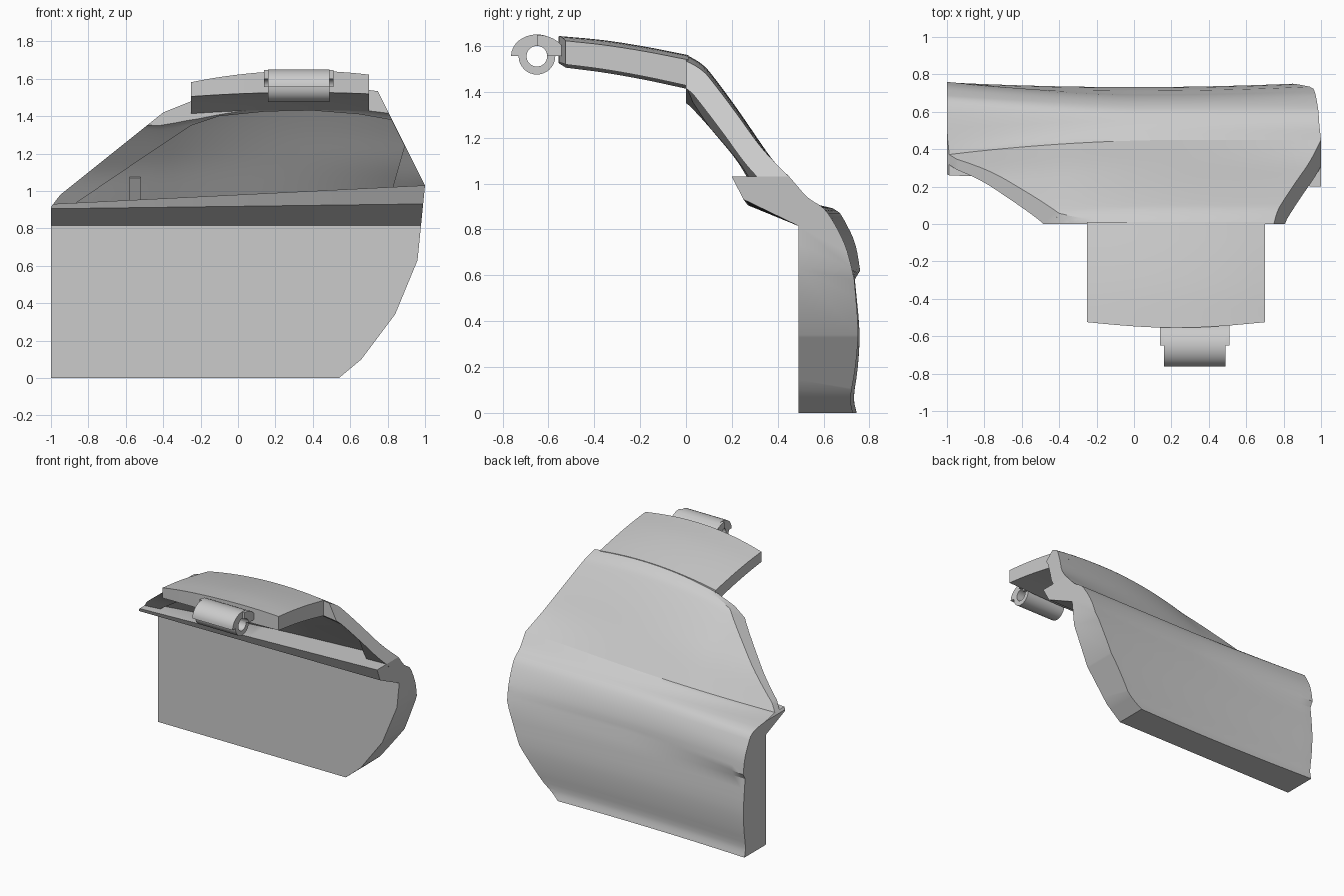
import bpy, bmesh
from math import sin, cos, pi, radians
from mathutils import Vector

cube = bpy.data.objects.get("Cube")
if cube:
    bpy.data.objects.remove(cube)

grey = bpy.data.materials.new("light grey")
grey.use_nodes = True
grey.diffuse_color = (0.6, 0.6, 0.6, 1)
grey.node_tree.nodes["Principled BSDF"].inputs["Base Color"].default_value = (0.6, 0.6, 0.6, 1)


def loft(name, sections):
    """Closed solid through matching cross-sections."""
    bm = bmesh.new()
    rings = [[bm.verts.new(p) for p in s] for s in sections]
    n = len(rings[0])
    for a, b in zip(rings, rings[1:]):
        for i in range(n):
            j = (i + 1) % n
            bm.faces.new((a[i], a[j], b[j], b[i]))
    bm.faces.new(rings[0][::-1])
    bm.faces.new(rings[-1])
    bmesh.ops.recalc_face_normals(bm, faces=bm.faces)
    mesh = bpy.data.meshes.new(name)
    bm.to_mesh(mesh)
    bm.free()
    mesh.materials.append(grey)
    obj = bpy.data.objects.new(name, mesh)
    bpy.context.collection.objects.link(obj)
    return obj


def prism(name, outline, y0, y1):
    return loft(name, [[(x, y, z) for x, z in outline] for y in (y0, y1)])


def cut(obj, cutter, operation):
    mod = obj.modifiers.new("cut", "BOOLEAN")
    mod.operation, mod.solver, mod.object = operation, "EXACT", cutter
    graph = bpy.context.evaluated_depsgraph_get()
    mesh = bpy.data.meshes.new_from_object(obj.evaluated_get(graph))
    obj.modifiers.clear()
    obj.data = mesh


def smooth(obj, angle=30):
    bpy.ops.object.select_all(action="DESELECT")
    obj.select_set(True)
    bpy.context.view_layer.objects.active = obj
    bpy.ops.object.shade_smooth_by_angle(angle=radians(angle))


def spline(points, steps=4):
    """Catmull-Rom curve through the points."""
    p = [Vector(q) for q in points]
    p = [2 * p[0] - p[1]] + p + [2 * p[-1] - p[-2]]
    out = []
    for a, b, c, d in zip(p, p[1:], p[2:], p[3:]):
        for k in range(steps):
            t = k / steps
            out.append(0.5 * (2 * b + (c - a) * t + (2 * a - 5 * b + 4 * c - d) * t * t
                              + (3 * b - a - 3 * c + d) * t ** 3))
    return out + [p[-2]]


def belt(x):
    return 0.98 + 0.05 * x


def tuck(x):
    return 0.08 * (max(0, 0.3 - x) / 1.3) ** 2


def crown(x):
    return 0.17 * (x - 0.35) ** 2


def lower_section(x):
    w = max(0, -x) ** 1.3
    h = 0.025 * max(0, 1 - x * x)
    outer = spline([(0.745 - h, 0), (0.733 - h, 0.07), (0.75 - h, 0.2), (0.757 - h, 0.36),
                    (0.737 - h, 0.58)], 3)
    outer += spline([(0.72 + 0.04 * w - h, 0.65 - 0.03 * w), (0.695 + 0.045 * w - h / 2, 0.73),
                     (0.65 + 0.05 * w, 0.82), (0.6 + 0.04 * w, 0.892),
                     (0.53 - tuck(x), 0.93 + 0.01 * x), (0.45 - tuck(x), belt(x))], 3)
    inner = [(0.23 - 0.03 * x, belt(x)), (0.26 - 0.01 * x, 0.918 + 0.013 * x), (0.49, 0.815), (0.49, 0)]
    return [(x, y, z) for y, z in [tuple(q) for q in outer] + inner]


def upper_section(x, dy, dz):
    pts = [(0.45, belt(x)), (0.33, 1.17), (0.22, 1.33), (0.12, 1.465),
           (0.07, 1.52), (0, 1.56), (-0.08, 1.58)]
    skin = []
    for y, z in pts:
        k = max(0, z - belt(x)) / 0.56
        skin.append((y - tuck(x), z - crown(max(x, -0.4)) * k))
    skin = [tuple(q) for q in spline(skin, 4)]
    # The shell thins towards the low front corner
    s = 1 - 0.5 * max(0, -0.2 - x) / 0.8
    back = [(y - dy * s, z - dz * s) for y, z in reversed(skin)]
    return [(x, y, z) for y, z in skin + back]


# Door outline and window opening as seen from the front
outline = [(-1, -0.1), (0.54, -0.1), (0.54, 0), (0.66, 0.1), (0.84, 0.34), (0.96, 0.63), (1, 1.03),
           (0.75, 1.53), (0.7, 1.7), (-0.25, 1.7), (-0.25, 1.48), (-0.4, 1.42), (-0.95, 0.98), (-1, 0.915)]
window = [(-0.88, 0.8), (-0.86, 0.94), (-0.55, 1.15), (-0.25, 1.35), (-0.1, 1.4), (0.15, 1.425), (0.4, 1.43),
          (0.65, 1.41), (0.82, 1.38), (0.89, 1.24), (0.83, 1.03), (0.83, 0.8)]
blank = prism("outline_cutter", outline, 0, 1)
opening = prism("window_cutter", window, -0.5, 1.5)

# Lower door, window frame and glass
xs = [-1.04 + 2.08 * i / 30 for i in range(31)]
lower_door = loft("lower_door", [lower_section(x) for x in xs])
window_frame = loft("window_frame", [upper_section(x, 0.06, 0.08) for x in xs])
window_glass = loft("window_glass", [upper_section(x, 0.015, 0.015) for x in xs])
cut(window_frame, opening, "DIFFERENCE")
for part in (lower_door, window_frame, window_glass):
    cut(part, blank, "INTERSECT")
    smooth(part)
for cutter in (blank, opening):
    bpy.data.objects.remove(cutter)

# Small sloped plate on the glass at the front corner of the window
loft("window_plate", [[(x, y, z) for y, z in ((0.39, 0.95), (0.31, 1.075), (0.3, 1.07), (0.38, 0.945))]
                      for x in (-0.58, -0.52)])

# Roof panel, curved across and along, thinner at its sides
sections = []
for i in range(17):
    x = -0.25 + 0.95 * i / 16
    front = -0.525 - 0.03 * sin(pi * i / 16)
    top = spline([(0.01, 1.56), (-0.18, 1.597), (-0.36, 1.625), (front, 1.643)], 4)
    skin = [(x, y, z - crown(x)) for y, z in top]
    sections.append(skin + [(x, y, z - 0.127 - 0.02 * y + 0.65 * crown(x)) for x, y, z in reversed(skin)])
smooth(loft("roof_panel", sections))


# Hinge made of two half sleeves around an open bore, with a wider rear arm
def sleeve(name, ry, rz, start, sweep, x0, x1):
    angles = [start + sweep * i / 16 for i in range(17)]
    ring = [(ry * cos(a), rz * sin(a)) for a in angles]
    ring += [(0.045 * cos(a), 0.045 * sin(a)) for a in reversed(angles)]
    smooth(loft(name, [[(x, y - 0.65, z + 1.555) for y, z in ring] for x in (x0, x1)]))


sleeve("hinge_upper_sleeve", 0.113, 0.095, 0, pi, 0.16, 0.49)
sleeve("hinge_lower_sleeve", 0.08, 0.08, pi, pi, 0.16, 0.49)
sleeve("hinge_arm", 0.125, 0.093, 0, pi / 2, 0.14, 0.51)
